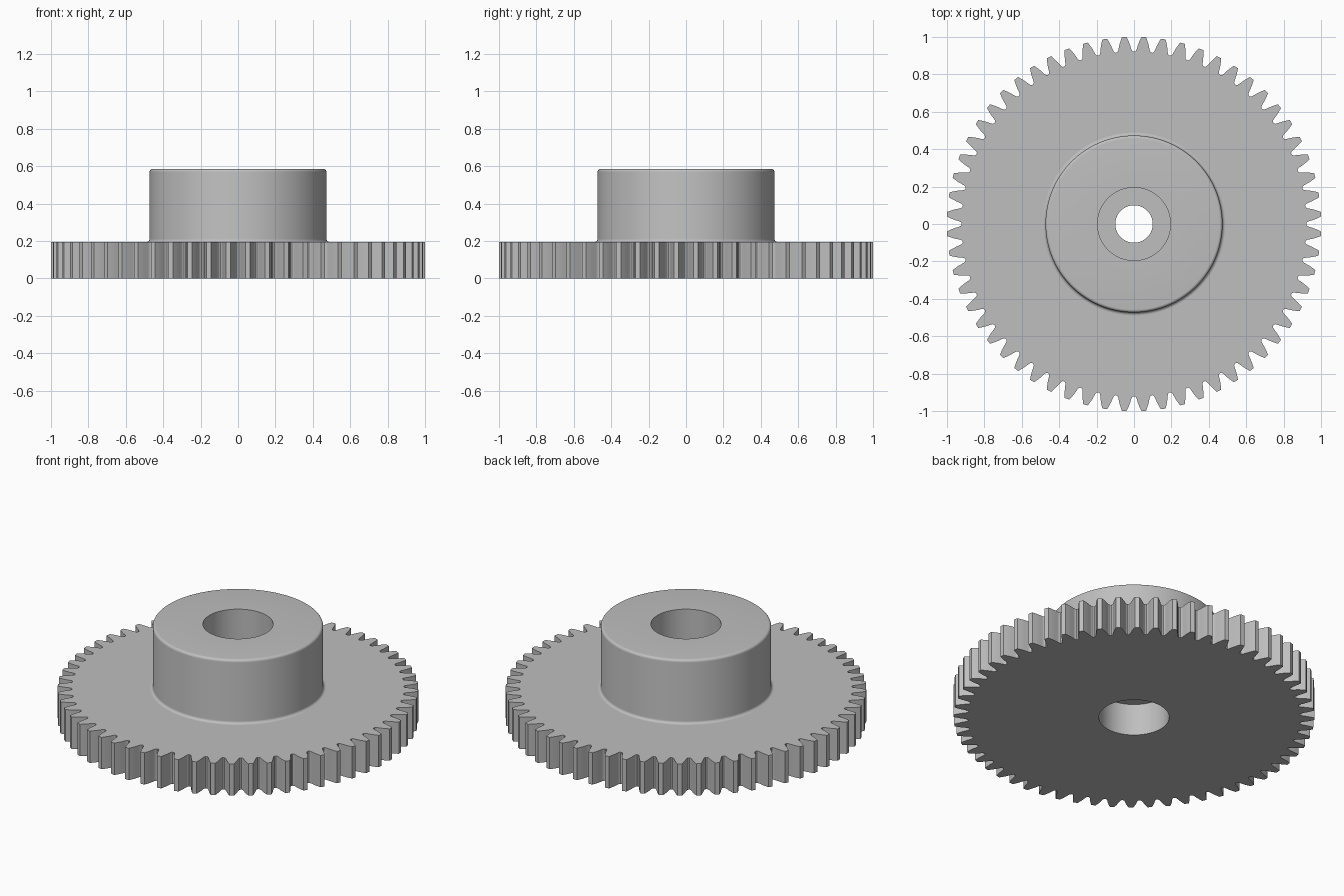
import bpy
import math

cube = bpy.data.objects.get("Cube")
if cube:
    bpy.data.objects.remove(cube, do_unlink=True)

TEETH = 60
TIP = 1.0008
PITCH = TIP * TEETH / (TEETH + 2)
PRESSURE = math.radians(20)
BORE, HOLE, HUB = 0.195, 0.1, 0.473
LAYER = 0.195  # wheel, web and upper bore share this height

steel = bpy.data.materials.new("grey_steel")
steel.use_nodes = True
grey = (0.52, 0.52, 0.52, 1)
steel.diffuse_color = grey
bsdf = steel.node_tree.nodes["Principled BSDF"]
bsdf.inputs["Base Color"].default_value = grey
bsdf.inputs["Roughness"].default_value = 0.5


def involute(angle):
    return math.tan(angle) - angle


def half_tooth(radius):
    """Half the angular width of an involute tooth at a radius."""
    angle = math.acos(min(1, PITCH * math.cos(PRESSURE) / radius))
    return math.pi / (2 * TEETH) + involute(PRESSURE) - involute(angle)


def tooth_outline():
    """Polar points (angle, radius) right round the toothed edge."""
    flank = [(half_tooth(r), r) for r in (0.936, 0.957, 0.979, TIP)]
    root = [(math.radians(2.75), 0.921), (math.radians(2.35), 0.926)]
    side = root + flank
    tooth = [(-a, r) for a, r in side] + [(a, r) for a, r in reversed(side)]
    step = math.tau / TEETH
    return [((k + 0.5) * step + a, r) for k in range(TEETH) for a, r in tooth]


def ring_solid(name, rings):
    """Close a loop of rings, each a (polar points, z) pair, into a solid."""
    n, m = len(rings[0][0]), len(rings)
    verts = [(r * math.cos(a), r * math.sin(a), z)
             for points, z in rings for a, r in points]
    faces = [(i * n + j, i * n + (j + 1) % n,
              (i + 1) % m * n + (j + 1) % n, (i + 1) % m * n + j)
             for i in range(m) for j in range(n)]
    mesh = bpy.data.meshes.new(name)
    mesh.from_pydata(verts, [], faces)
    mesh.materials.append(steel)
    obj = bpy.data.objects.new(name, mesh)
    bpy.context.collection.objects.link(obj)
    bpy.ops.object.select_all(action='DESELECT')
    obj.select_set(True)
    bpy.context.view_layer.objects.active = obj
    bpy.ops.object.shade_smooth_by_angle(angle=math.radians(30))
    return obj


def circle(radius, angles):
    return [(a, radius) for a in angles]


# Toothed wheel with its lower bore
edge = tooth_outline()
inner = circle(BORE, [a for a, r in edge])
ring_solid("toothed_wheel", [(inner, 0), (edge, 0), (edge, LAYER), (inner, LAYER)])

# Hub with a base fillet, rounded rim, upper bore and a web with a small hole
top = 3 * LAYER
arc = [math.radians(d) for d in range(0, 91, 15)]
fillet, rim = 0.016, 0.016
profile = [(HUB + fillet * (1 - math.sin(t)), LAYER + fillet * (1 - math.cos(t)))
           for t in arc]
profile += [(HUB - rim * (1 - math.cos(t)), top - rim * (1 - math.sin(t)))
            for t in arc]
profile += [(BORE, top), (BORE, 2 * LAYER), (HOLE, 2 * LAYER), (HOLE, LAYER)]
around = [math.tau * k / 128 for k in range(128)]
ring_solid("hub", [(circle(r, around), z) for r, z in profile])
